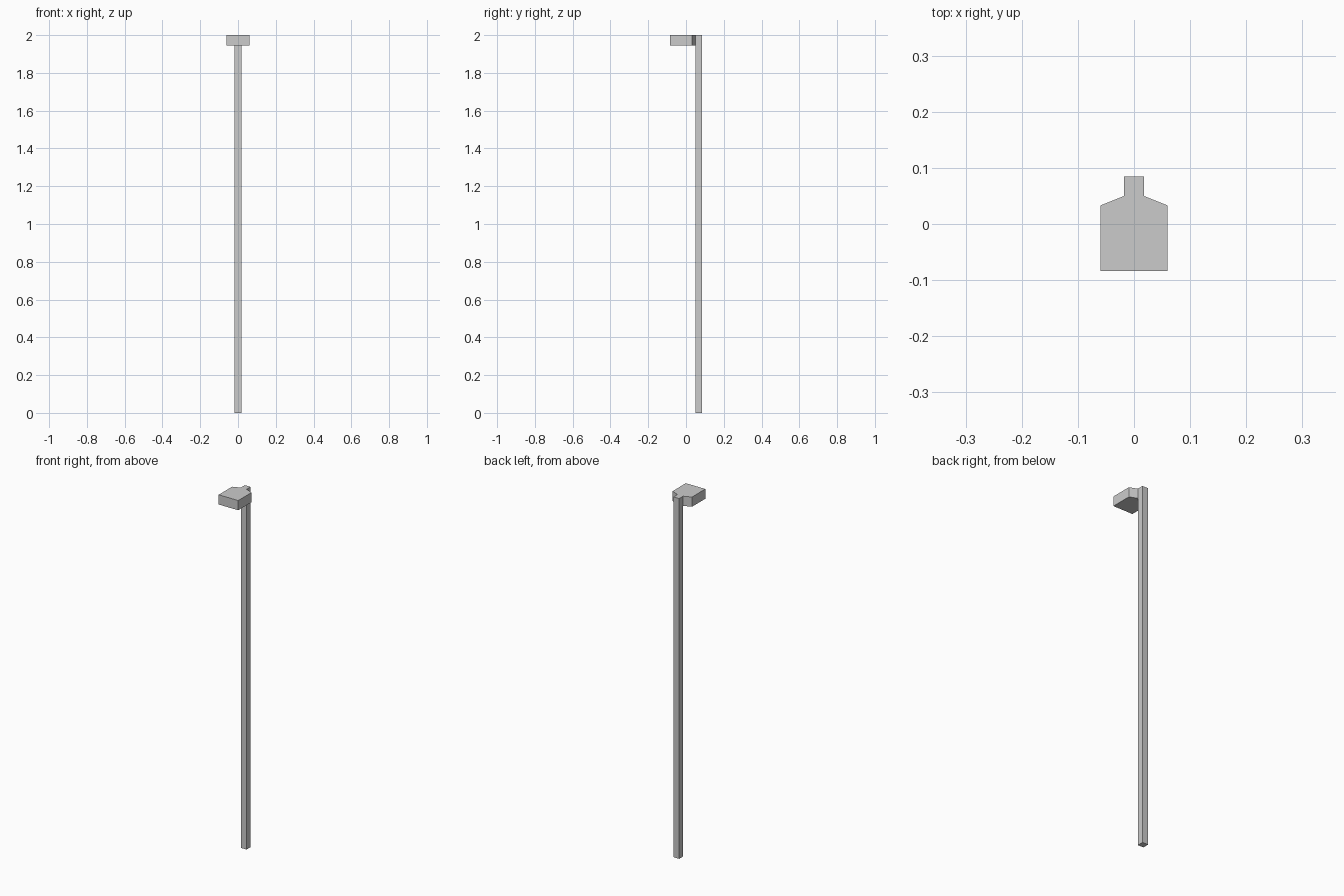
import bpy
import bmesh

if "Cube" in bpy.data.objects:
    bpy.data.objects.remove(bpy.data.objects["Cube"])


def prism(name, outline, z0, z1):
    """Extrude a flat outline (x, y) from z0 up to z1."""
    bm = bmesh.new()
    base = bm.faces.new([bm.verts.new((x, y, z0)) for x, y in outline])
    ext = bmesh.ops.extrude_face_region(bm, geom=[base])
    top = [v for v in ext["geom"] if isinstance(v, bmesh.types.BMVert)]
    bmesh.ops.translate(bm, verts=top, vec=(0, 0, z1 - z0))
    bmesh.ops.recalc_face_normals(bm, faces=bm.faces)
    mesh = bpy.data.meshes.new(name)
    bm.to_mesh(mesh)
    bm.free()
    obj = bpy.data.objects.new(name, mesh)
    bpy.context.collection.objects.link(obj)
    return obj


def mirrored(half):
    """Complete a right-half outline by mirroring it across x = 0."""
    return half + [(-x, y) for x, y in reversed(half)]


POST = 0.0175   # half width of the square post
JOIN = 0.05     # y where the head meets the post
BACK = 0.085

# Tall square post
prism("post", mirrored([(POST, JOIN), (POST, BACK)]), 0.0, 2.0)

# Head block, tapering at the back to the width of the post
prism("head", mirrored([(0.06, -BACK + 0.001), (0.06, 0.033), (POST, JOIN)]), 1.946, 2.0)
